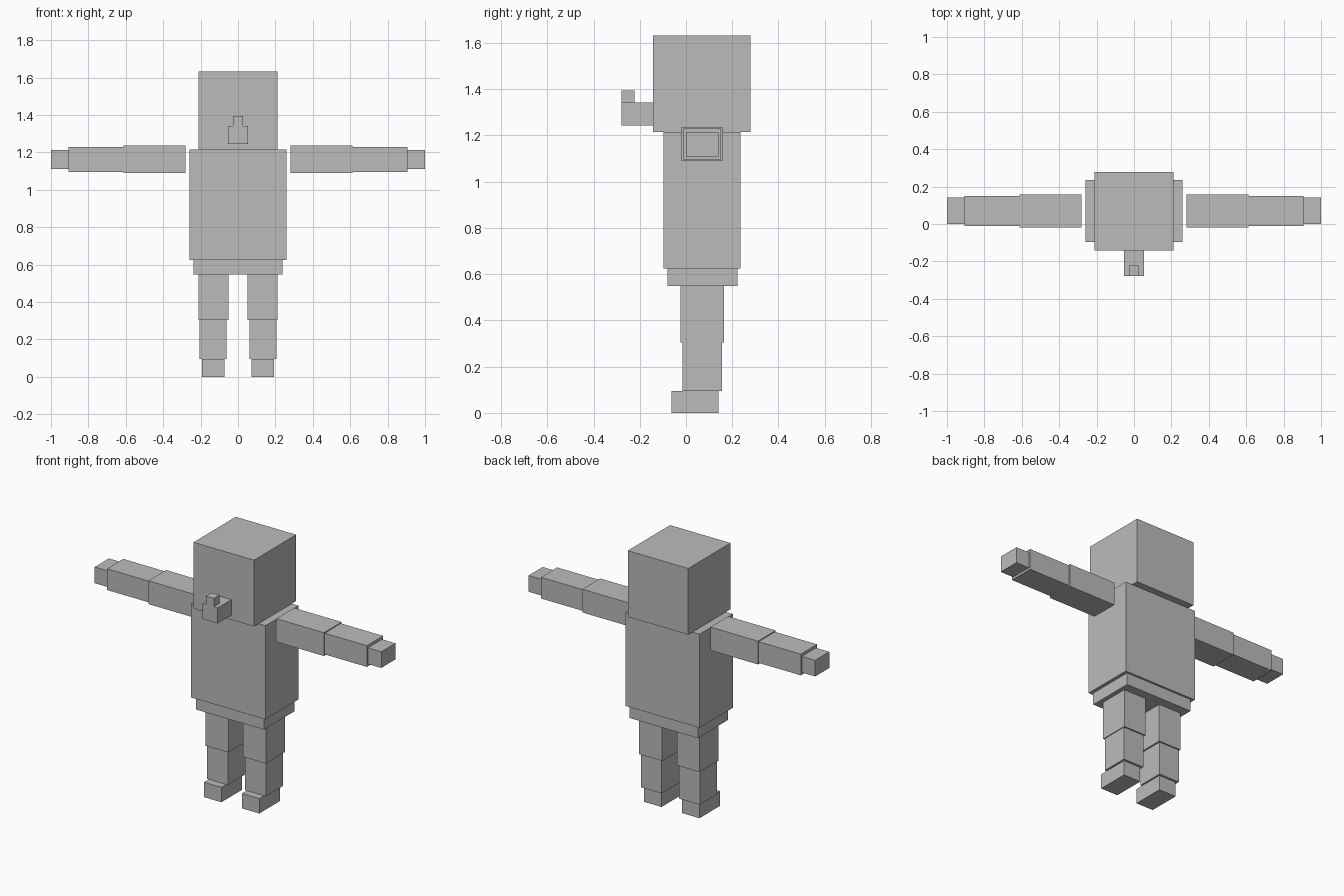
import bpy

if "Cube" in bpy.data.objects:
    bpy.data.objects.remove(bpy.data.objects["Cube"])

grey = bpy.data.materials.new("plain_grey")
grey.diffuse_color = (0.5, 0.5, 0.5, 1.0)
grey.use_nodes = True
grey.node_tree.nodes["Principled BSDF"].inputs["Base Color"].default_value = grey.diffuse_color


def box(name, x, y, z):
    """Box spanning the (min, max) range on each axis."""
    bpy.ops.mesh.primitive_cube_add(size=1)
    ob = bpy.context.object
    ob.name = name
    ob.location = [(a + b) / 2 for a, b in (x, y, z)]
    ob.scale = [b - a for a, b in (x, y, z)]
    bpy.ops.object.transform_apply(location=True, rotation=False, scale=True)
    ob.data.materials.append(grey)
    return ob


def pair(name, x, y, z):
    """Matching boxes on both sides of the body."""
    box(name + "_left", x, y, z)
    box(name + "_right", (-x[1], -x[0]), y, z)


# Head with nose and its raised tip
box("head", (-0.211, 0.211), (-0.142, 0.279), (1.215, 1.633))
box("nose", (-0.053, 0.053), (-0.279, -0.142), (1.244, 1.342))
box("nose_tip", (-0.027, 0.027), (-0.279, -0.223), (1.342, 1.395))

# Trunk
box("torso", (-0.259, 0.259), (-0.097, 0.235), (0.624, 1.215))
box("pelvis", (-0.238, 0.238), (-0.081, 0.222), (0.548, 0.624))

# Arms held straight out
pair("upper_arm", (0.28, 0.613), (-0.019, 0.158), (1.089, 1.236))
pair("forearm", (0.613, 0.907), (-0.011, 0.151), (1.096, 1.23))
pair("hand", (0.907, 1.0), (0.0, 0.141), (1.11, 1.212))

# Legs
pair("thigh", (0.051, 0.211), (-0.024, 0.165), (0.305, 0.548))
pair("shin", (0.061, 0.206), (-0.015, 0.156), (0.094, 0.305))
pair("foot", (0.072, 0.193), (-0.063, 0.141), (0.0, 0.094))
